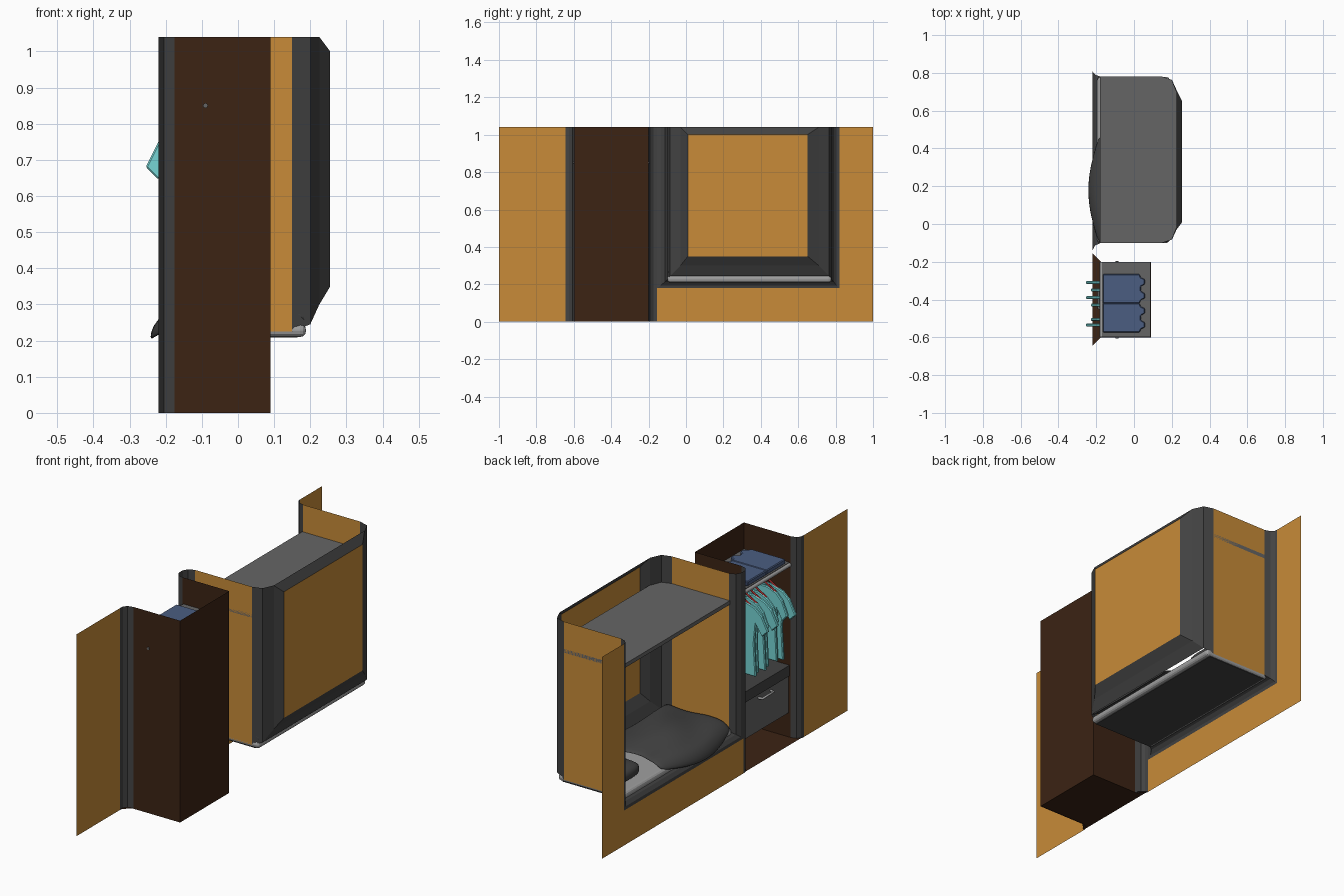
import bpy, bmesh, math

if "Cube" in bpy.data.objects:
    bpy.data.objects.remove(bpy.data.objects["Cube"])

TOP = 1.04


def mat(name, r, g, b):
    m = bpy.data.materials.new(name)
    m.diffuse_color = (r, g, b, 1)
    m.use_nodes = True
    m.node_tree.nodes["Principled BSDF"].inputs["Base Color"].default_value = m.diffuse_color
    return m


ORANGE = mat("orange", .58, .26, .04)
BROWN = mat("brown", .045, .017, .007)
DARK = mat("dark_grey", .055, .055, .055)
MID = mat("mid_grey", .13, .13, .13)
LIGHT = mat("light_grey", .35, .35, .35)
TEAL = mat("teal", .18, .66, .66)
BLUE = mat("blue", .07, .11, .22)
RED = mat("red", .3, .02, .02)


def make(name, verts, faces, m, bevel=0, segs=1, smooth=False):
    me = bpy.data.meshes.new(name)
    me.from_pydata(verts, [], faces)
    bm = bmesh.new()
    bm.from_mesh(me)
    bmesh.ops.recalc_face_normals(bm, faces=bm.faces)
    bm.to_mesh(me)
    bm.free()
    ob = bpy.data.objects.new(name, me)
    bpy.context.collection.objects.link(ob)
    me.materials.append(m)
    if bevel:
        b = ob.modifiers.new("bevel", "BEVEL")
        b.width, b.segments = bevel, segs
    for p in me.polygons:
        p.use_smooth = smooth
    return ob


def box(name, x0, x1, y0, y1, z0, z1, m, bevel=0, segs=1):
    return prism(name, [(x0, y0), (x1, y0), (x1, y1), (x0, y1)], z0, z1, m, bevel=bevel, segs=segs)


def prism(name, pts, a, b, m, axis="z", bevel=0, segs=1):
    """Extrude an outline along z (xy points) or y (xz points)."""
    n = len(pts)
    put = (lambda p, t: (p[0], p[1], t)) if axis == "z" else (lambda p, t: (p[0], t, p[1]))
    verts = [put(p, t) for t in (a, b) for p in pts]
    faces = [tuple(range(n)), tuple(range(n, 2 * n))]
    faces += [(i, (i + 1) % n, (i + 1) % n + n, i + n) for i in range(n)]
    return make(name, verts, faces, m, bevel, segs)


def panel(name, corners, m):
    return make(name, corners, [tuple(range(len(corners)))], m)


def wall_strip(name, pts, z0, z1, m):
    """Vertical sheet along an xy path."""
    n = len(pts)
    verts = [(x, y, z) for z in (z0, z1) for x, y in pts]
    return make(name, verts, [(i, i + 1, i + 1 + n, i + n) for i in range(n - 1)], m)


def u_loft(name, rings, m, segments=(0, 1, 2)):
    """Skin between U-shaped rings (x, y0, y1, bottom, top)."""
    verts, faces = [], []
    for x, y0, y1, zb, zt in rings:
        verts += [(x, y0, zt), (x, y0, zb), (x, y1, zb), (x, y1, zt)]
    for r in range(len(rings) - 1):
        for s in segments:
            a, b = r * 4 + s, r * 4 + (s + 1) % 4
            faces.append((a, b, b + 4, a + 4))
    return make(name, verts, faces, m)


def tube(name, pts, r, m):
    cu = bpy.data.curves.new(name, "CURVE")
    cu.dimensions = "3D"
    cu.bevel_depth, cu.bevel_resolution, cu.use_fill_caps = r, 2, True
    sp = cu.splines.new("POLY")
    sp.points.add(len(pts) - 1)
    for p, c in zip(sp.points, pts):
        p.co = (*c, 1)
    cu.materials.append(m)
    ob = bpy.data.objects.new(name, cu)
    bpy.context.collection.objects.link(ob)
    return ob


# flat wall panels
wall_strip("wall_closet_end", [(-.22, -1), (-.22, -.645)], 0, TOP, ORANGE)
wall_strip("wall_bed_end", [(-.22, .82), (-.22, 1)], 0, TOP, ORANGE)
wall_strip("wall_below_bed", [(-.22, -.155), (-.22, .82)], 0, .18, ORANGE)

# closet shell and rounded door posts
wall_strip("closet_shell", [(-.175, -.6), (.09, -.6), (.09, -.2), (-.175, -.2)], 0, TOP, BROWN)
panel("closet_floor", [(-.22, -.645, .003), (-.175, -.6, .003), (.09, -.6, .003), (.09, -.2, .003),
                       (-.175, -.2, .003), (-.22, -.155, .003)], BROWN)
for side, s in (("outer", -1), ("inner", 1)):
    prof = [(-.22, .245), (-.218, .225), (-.205, .208), (-.175, .2)]
    wall_strip("closet_post_" + side, [(x, -.4 + s * y) for x, y in prof], 0, TOP, DARK)

# closet fittings
box("closet_shelf", -.17, .088, -.598, -.202, .885, .905, MID)
tube("shelf_edge", [(-.172, -.598, .893), (-.172, -.202, .893)], .01, LIGHT)
box("drawer_top", -.172, .088, -.598, -.202, .32, .375, DARK)
box("drawer", -.168, .086, -.596, -.204, .13, .318, MID)
tube("drawer_handle", [(-.168, -.45, .3), (-.188, -.445, .3), (-.188, -.355, .3), (-.168, -.35, .3)], .006, LIGHT)
tube("clothes_rod", [(-.09, -.605, .85), (-.09, -.195, .85)], .007, MID)

# folded clothes
for i, yc in enumerate((-.497, -.343)):
    half = [(-.165, .077), (.03, .077), (.036, .06), (.058, .05), (.058, .025), (.036, .012)]
    out = [(x, yc + y) for x, y in half] + [(x, yc - y) for x, y in reversed(half)]
    prism(f"folded_clothes_{i}", out, .905, .93, BLUE, bevel=.004)

# hanging shirts on hangers
half = [(.03, .805), (.09, .785), (.13, .75), (.165, .68), (.13, .645), (.095, .7), (.085, .6), (.095, .43)]
for i, (y, w) in enumerate(((-.31, 1), (-.35, .84), (-.39, 1), (-.43, .84), (-.505, .84), (-.535, 1))):
    out = [(-.09 + x * w, z) for x, z in half] + [(-.09 - x * w, z) for x, z in reversed(half)]
    prism(f"shirt_{i}", out, y - .008, y + .008, TEAL, axis="y", bevel=.004)
    tube(f"hanger_{i}", [(-.16, y, .785), (-.09, y, .825), (-.02, y, .785)], .005, RED)
    hook = [(-.09, y, .825), (-.09, y, .836)]
    hook += [(-.09 + .014 * math.cos(a * .6 - 1), y, .85 + .014 * math.sin(a * .6 - 1)) for a in range(7)]
    tube(f"hanger_hook_{i}", hook, .003, RED)

# bed alcove: flared mouth, side walls, chamfered back and window
mouth = [(-.22, -.155, .82, .18, TOP), (-.218, -.135, .805, .195, TOP),
         (-.205, -.113, .79, .212, TOP), (-.175, -.1, .78, .225, TOP)]
u_loft("alcove_mouth", mouth, DARK)
side = (.15, -.1, .78, .225, TOP)
u_loft("alcove_side_walls", [mouth[-1], side], ORANGE, (0, 2))
back2 = (.20, -.085, .765, .245, TOP)
back1 = (.225, -.03, .71, .30, TOP)
pane = (.255, .01, .65, .35, 1.0)
u_loft("alcove_corners", [side, back2], DARK, (0, 2))
u_loft("alcove_back", [back2, back1], DARK)
u_loft("window_frame", [back1, pane], DARK, (0, 1, 2, 3))
px, y0, y1, z0, z1 = pane
panel("window_pane", [(px, y0, z0), (px, y1, z0), (px, y1, z1), (px, y0, z1)], ORANGE)

# upper shelf over the bed
prism("alcove_shelf", [(-.18, -.1), (.15, -.1), (.2, -.083), (.225, -.02), (.225, .7), (.2, .763),
                       (.15, .78), (-.18, .78)], .88, .9, MID)

# bed base, mattress, pillow
box("bed_base", -.175, .165, -.09, .77, .208, .225, DARK)
box("mattress", -.195, .188, -.1, .778, .21, .246, LIGHT, bevel=.016, segs=3)
pillow = box("pillow", -.15, .14, .55, .75, .235, .325, DARK, bevel=.03)
ss = pillow.modifiers.new("soft", "SUBSURF")
ss.levels = ss.render_levels = 2
for p in pillow.data.polygons:
    p.use_smooth = True

# blanket draped over the front edge
NU, NV = 12, 10
verts, faces = [], []
for j in range(NV + 1):
    v = j / NV
    b = math.sin(math.pi * v)
    xf = -.185 - .055 * b
    y = -.098 + .55 * v
    row = [(xf, .238 - .035 * b), (xf + .008, .25 - .012 * b), (xf + .035, .27)]
    for i in range(NU - 3):
        u = (i + 1) / (NU - 3)
        bulge = .03 * b * math.sin(math.pi * u) + .006 * math.sin(9 * v + 7 * u)
        row.append((xf + .035 + (.175 - xf - .035) * u, .272 + bulge))
    row.append((.187, .25))
    verts += [(x, y + .02 * v * math.sin(i * .9), z) for i, (x, z) in enumerate(row)]
W = len(verts) // (NV + 1)
for j in range(NV):
    for i in range(W - 1):
        a = j * W + i
        faces.append((a, a + 1, a + 1 + W, a + W))
blanket = make("blanket", verts, faces, DARK, smooth=True)
so = blanket.modifiers.new("thick", "SOLIDIFY")
so.thickness = .012
so.offset = 0
ss = blanket.modifiers.new("soft", "SUBSURF")
ss.levels = ss.render_levels = 1
